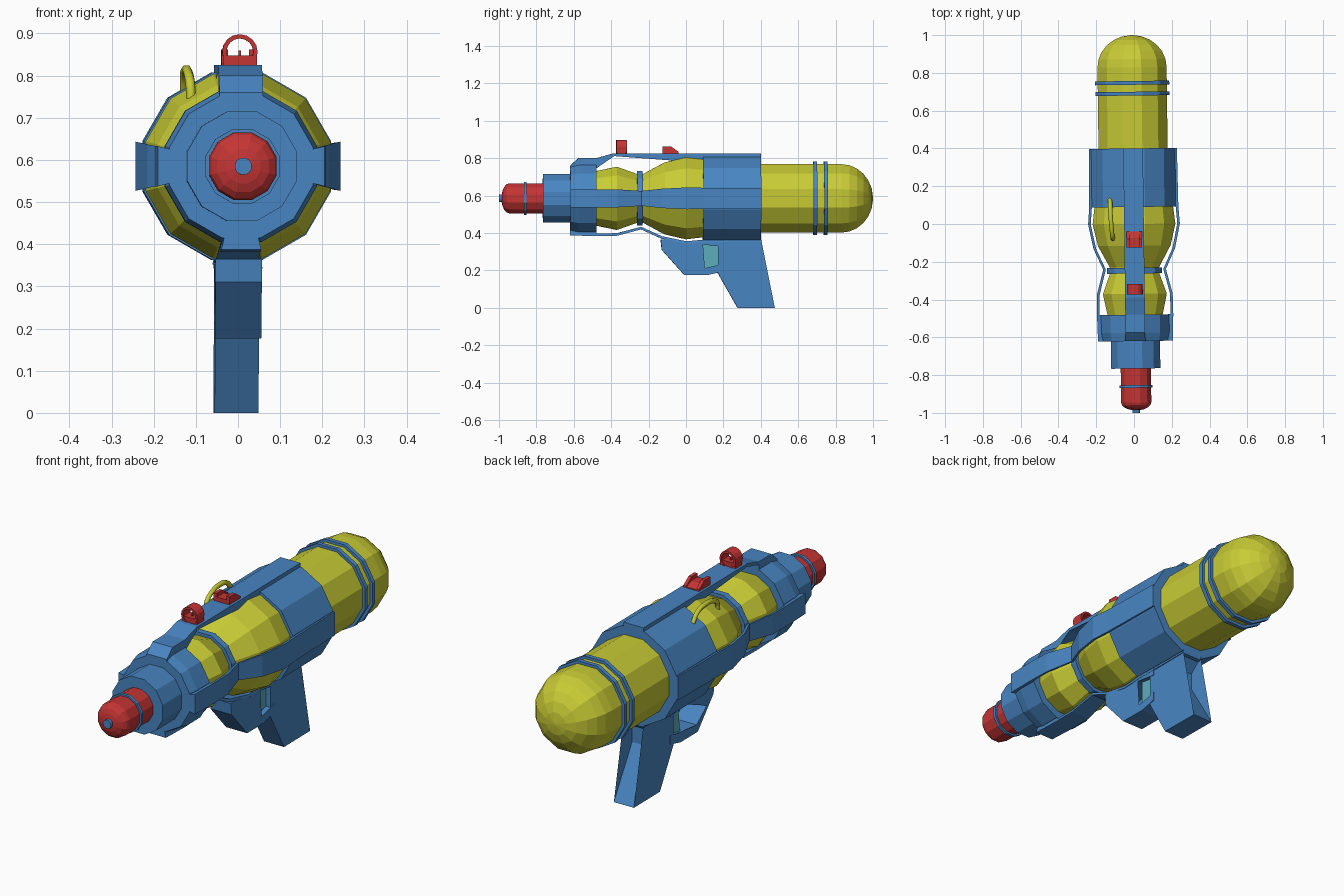
import bpy, bmesh, math
from mathutils import Vector, Matrix

if "Cube" in bpy.data.objects:
    bpy.data.objects.remove(bpy.data.objects["Cube"])

C = 0.585                                   # height of the barrel axis
YAW = Matrix.Rotation(0.0125, 4, 'Z')       # whole toy is turned very slightly


def material(name, rgb):
    m = bpy.data.materials.new(name)
    m.diffuse_color = (*rgb, 1)
    m.use_nodes = True
    m.node_tree.nodes["Principled BSDF"].inputs["Base Color"].default_value = m.diffuse_color
    return m


BLUE = material("blue plastic", (0.065, 0.235, 0.54))
YELLOW = material("yellow plastic", (0.58, 0.60, 0.035))
RED = material("red plastic", (0.56, 0.035, 0.035))
TEAL = material("teal plastic", (0.11, 0.42, 0.50))


def finish(bm, name, mat):
    bmesh.ops.recalc_face_normals(bm, faces=bm.faces)
    bm.transform(YAW)
    me = bpy.data.meshes.new(name)
    bm.to_mesh(me)
    bm.free()
    me.materials.append(mat)
    ob = bpy.data.objects.new(name, me)
    bpy.context.collection.objects.link(ob)
    return ob


def lathe(name, profile, mat, sides=12):
    """Turn (y, flat radius) points around the barrel axis, flat side up."""
    bm = bmesh.new()
    rings = []
    for y, r in profile:
        R = r / math.cos(math.pi / sides)
        rings.append([bm.verts.new((R * math.sin(a), y, C + R * math.cos(a)))
                      for a in ((k + .5) * 2 * math.pi / sides for k in range(sides))])
    for a, b in zip(rings, rings[1:]):
        for k in range(sides):
            j = (k + 1) % sides
            bm.faces.new((a[k], a[j], b[j], b[k]))
    bm.faces.new(rings[0])
    bm.faces.new(rings[-1])
    return finish(bm, name, mat)


def slab(name, pts, half, mat, origin=0.0, angle=0.0, x=0.0):
    """Extrude a (y, height) outline sideways; half may be a function of height."""
    bm = bmesh.new()
    w = half if callable(half) else (lambda h: half)
    left = [bm.verts.new((x - w(h), y, h)) for y, h in pts]
    right = [bm.verts.new((x + w(h), y, h)) for y, h in pts]
    n = len(pts)
    caps = [bm.faces.new(left), bm.faces.new(right[::-1])]
    for i in range(n):
        j = (i + 1) % n
        bm.faces.new((left[i], right[i], right[j], left[j]))
    bmesh.ops.triangulate(bm, faces=caps)
    bm.transform(Matrix.Translation((0, 0, origin)) @ Matrix.Rotation(angle, 4, 'Y'))
    return finish(bm, name, mat)


def dome(y0, y1, r, steps, tip):
    """Quarter ellipse profile from (y0, r) to y1, ending at a small tip radius."""
    end = math.acos(tip / r)
    return [(y0 + (y1 - y0) * math.sin(end * i / steps), r * math.cos(end * i / steps))
            for i in range(steps + 1)]


# Water tank with two bands
lathe("water_tank", [(0.38, 0.183)] + dome(0.83, 1.0, 0.183, 6, 0.006), YELLOW)
for i, y in enumerate((0.69, 0.747)):
    lathe(f"tank_band_{i + 1}", [(y - .01, .196), (y + .01, .196)], BLUE)

# Yellow pinched core and its waist ring
lathe("core", [(-.5, .143), (-.48, .146), (-.37, .169), (-.26, .13), (-.23, .13),
               (-.115, .192), (0, .219), (.1, .207)], YELLOW)
lathe("waist_ring", [(-.262, .146), (-.232, .146)], BLUE)

# Blue rear body, front ring and collar
lathe("rear_body", [(.09, .222), (.4, .222)], BLUE)
lathe("front_ring", [(-.62, .17), (-.575, .18), (-.48, .18)], BLUE)
lathe("nozzle_collar", [(-.765, .13), (-.6, .13)], BLUE)

# Red nozzle with band and tip
lathe("nozzle", dome(-.945, -.987, .08, 4, .015)[::-1] + [(-.75, .08)], RED)
lathe("nozzle_band", [(-.867, .088), (-.853, .088)], BLUE)
lathe("nozzle_tip", [(-1.0, .02), (-.97, .02)], BLUE)

# Top rail
slab("top_rail", [(-.62, .175), (-.575, .215), (-.48, .215), (-.39, .24), (.4, .24),
                  (.4, .19), (.09, .19), (.09, .226), (-.385, .226), (-.48, .2),
                  (-.48, .16), (-.62, .16)], .052, BLUE, C)

# Bowed rails on both sides and underneath
bow = [(-.48, .202), (-.37, .2), (-.24, .166), (-.13, .216), (0, .243), (.09, .236)]
outline = ([(-.62, .198)] + bow + [(.4, .232), (.4, .19), (.09, .19)]
           + [(y, r - .014) for y, r in reversed(bow)] + [(-.48, .15), (-.62, .15)])
for name, angle in (("right_rail", 90), ("left_rail", -90), ("bottom_rail", 180)):
    slab(name, outline, lambda h: .24 * h, BLUE, C, math.radians(angle))

# Grip, trigger guard and trigger
slab("grip", [(.17, .375), (.4, .37), (.335, .31), (.335, .232), (.474, 0), (.275, 0),
              (.17, .185)], .052, BLUE)
slab("trigger_guard", [(-.136, .365), (-.13, .31), (-.01, .176), (.12, .176), (.2, .195),
                       (.2, .235), (.1, .212), (0, .212), (-.078, .273), (-.078, .306),
                       (-.02, .331), (.09, .344), (.2, .325), (.2, .375), (.05, .36),
                       (-.02, .352), (-.1, .365)], .055, BLUE)
slab("trigger", [(.09, .345), (.18, .345), (.18, .225), (.09, .205), (.105, .25),
                 (.1, .3)], .03, TEAL)

# Front sight: base plate, short open tube and post
slab("front_sight_base", [(-.37, .82), (-.32, .82), (-.32, .848), (-.37, .848)], .04, RED)
bm = bmesh.new()
N = 16
loops = []
for y, r in ((-.373, .042), (-.317, .042), (-.317, .032), (-.373, .032)):
    loops.append([bm.verts.new((r * math.sin(2 * math.pi * k / N), y,
                                .856 + r * math.cos(2 * math.pi * k / N))) for k in range(N)])
for i in range(4):
    a, b = loops[i], loops[(i + 1) % 4]
    for k in range(N):
        bm.faces.new((a[k], a[(k + 1) % N], b[(k + 1) % N], b[k]))
finish(bm, "front_sight_tube", RED)
slab("front_sight_post", [(-.35, .84), (-.34, .84), (-.34, .86), (-.35, .86)], .003, RED)

# Rear sight: sloped base with two ears
slab("rear_sight_base", [(-.125, .82), (-.04, .82), (-.04, .83), (-.075, .845),
                         (-.125, .845)], .04, RED)
for side, x in (("left", -.033), ("right", .033)):
    slab(f"rear_sight_{side}_ear", [(-.125, .83), (-.04, .825), (-.04, .834), (-.08, .862),
                                    (-.125, .862)], .008, RED, x=x)

# Yellow filler hose arching over the left shoulder
cu = bpy.data.curves.new("filler_hose", 'CURVE')
cu.dimensions = '3D'
cu.bevel_depth = .0115
cu.bevel_resolution = 1
cu.resolution_u = 3
cu.use_fill_caps = True
path = [(-.125, .135, .755), (-.125, .1, .8), (-.123, .04, .814), (-.118, -.03, .805),
        (-.114, -.07, .78), (-.112, -.078, .745)]
sp = cu.splines.new('BEZIER')
sp.bezier_points.add(len(path) - 1)
for p, co in zip(sp.bezier_points, path):
    p.co = YAW @ Vector(co)
    p.handle_left_type = p.handle_right_type = 'AUTO'
cu.materials.append(YELLOW)
bpy.context.collection.objects.link(bpy.data.objects.new("filler_hose", cu))
